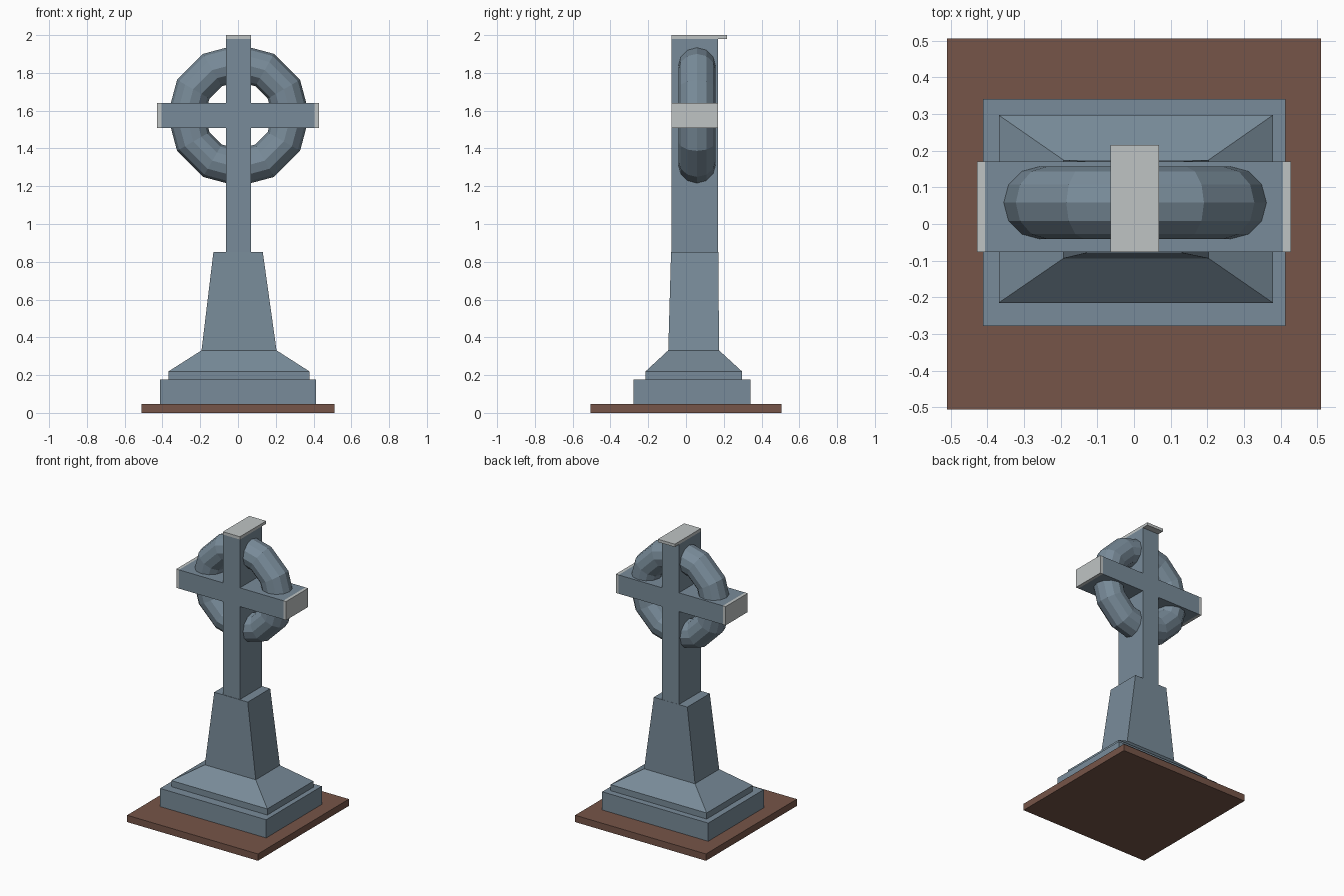
import bpy, math

if "Cube" in bpy.data.objects:
    bpy.data.objects.remove(bpy.data.objects["Cube"])


def material(name, rgb):
    m = bpy.data.materials.new(name)
    m.diffuse_color = (*rgb, 1)
    m.use_nodes = True
    m.node_tree.nodes["Principled BSDF"].inputs["Base Color"].default_value = m.diffuse_color
    return m


STONE = material("slate_stone", (0.19, 0.26, 0.32))
PALE = material("pale_stone", (0.52, 0.55, 0.55))
EARTH = material("earth", (0.18, 0.09, 0.065))


def make_object(name, verts, faces, mat):
    me = bpy.data.meshes.new(name)
    me.from_pydata(verts, [], faces)
    me.materials.append(mat)
    ob = bpy.data.objects.new(name, me)
    bpy.context.collection.objects.link(ob)
    return ob


def loft(name, levels, mat):
    """Stack of rectangles (x0, x1, y0, y1, z), closed at both ends."""
    verts, faces = [], [(3, 2, 1, 0)]
    for x0, x1, y0, y1, z in levels:
        verts += [(x0, y0, z), (x1, y0, z), (x1, y1, z), (x0, y1, z)]
    for k in range(0, len(verts) - 4, 4):
        for i in range(4):
            j = (i + 1) % 4
            faces.append((k + i, k + j, k + j + 4, k + i + 4))
    n = len(verts)
    faces.append((n - 4, n - 3, n - 2, n - 1))
    return make_object(name, verts, faces, mat)


def box(name, x0, x1, y0, y1, z0, z1, mat):
    return loft(name, [(x0, x1, y0, y1, z0), (x0, x1, y0, y1, z1)], mat)


# Ground plate and plinth
box("ground_plate", -0.51, 0.51, -0.506, 0.506, 0, 0.048, EARTH)
box("plinth", -0.412, 0.414, -0.278, 0.341, 0.048, 0.176, STONE)

# Stepped, sloping pedestal that narrows to the shaft
loft("pedestal", [
    (-0.369, 0.379, -0.215, 0.297, 0.176),
    (-0.369, 0.379, -0.215, 0.297, 0.219),
    (-0.193, 0.204, -0.094, 0.175, 0.331),
    (-0.13, 0.131, -0.079, 0.171, 0.853),
], STONE)

# Cross: one outline extruded front to back
Y0, Y1 = -0.076, 0.170
SX0, SX1, ARM = -0.064, 0.068, 0.406
Z0, ZA, ZB, ZT = 0.853, 1.508, 1.64, 1.98
outline = [(SX0, Z0), (SX1, Z0), (SX1, ZA), (ARM, ZA), (ARM, ZB), (SX1, ZB),
           (SX1, ZT), (SX0, ZT), (SX0, ZB), (-ARM, ZB), (-ARM, ZA), (SX0, ZA)]
n = len(outline)
verts = [(x, y, z) for y in (Y0, Y1) for x, z in outline]
faces = [tuple(range(n)), tuple(reversed(range(n, 2 * n)))]
faces += [(i, i + n, (i + 1) % n + n, (i + 1) % n) for i in range(n)]
make_object("cross", verts, faces, STONE)

# Pale end caps on the arms and the overhanging top cap
box("left_arm_cap", -0.428, -ARM, Y0, Y1, ZA, ZB, PALE)
box("right_arm_cap", ARM, 0.428, Y0, Y1, ZA, ZB, PALE)
box("top_cap", SX0, SX1, Y0, 0.216, ZT, 2.0, PALE)

# Ring around the crossing
bpy.ops.mesh.primitive_torus_add(
    major_segments=12, minor_segments=12, major_radius=0.277,
    minor_radius=0.099, location=(0.003, 0.058, 1.575),
    rotation=(math.pi / 2, 0, 0))
ring = bpy.context.object
ring.name = "ring"
ring.data.materials.append(STONE)
bpy.ops.object.shade_flat()
